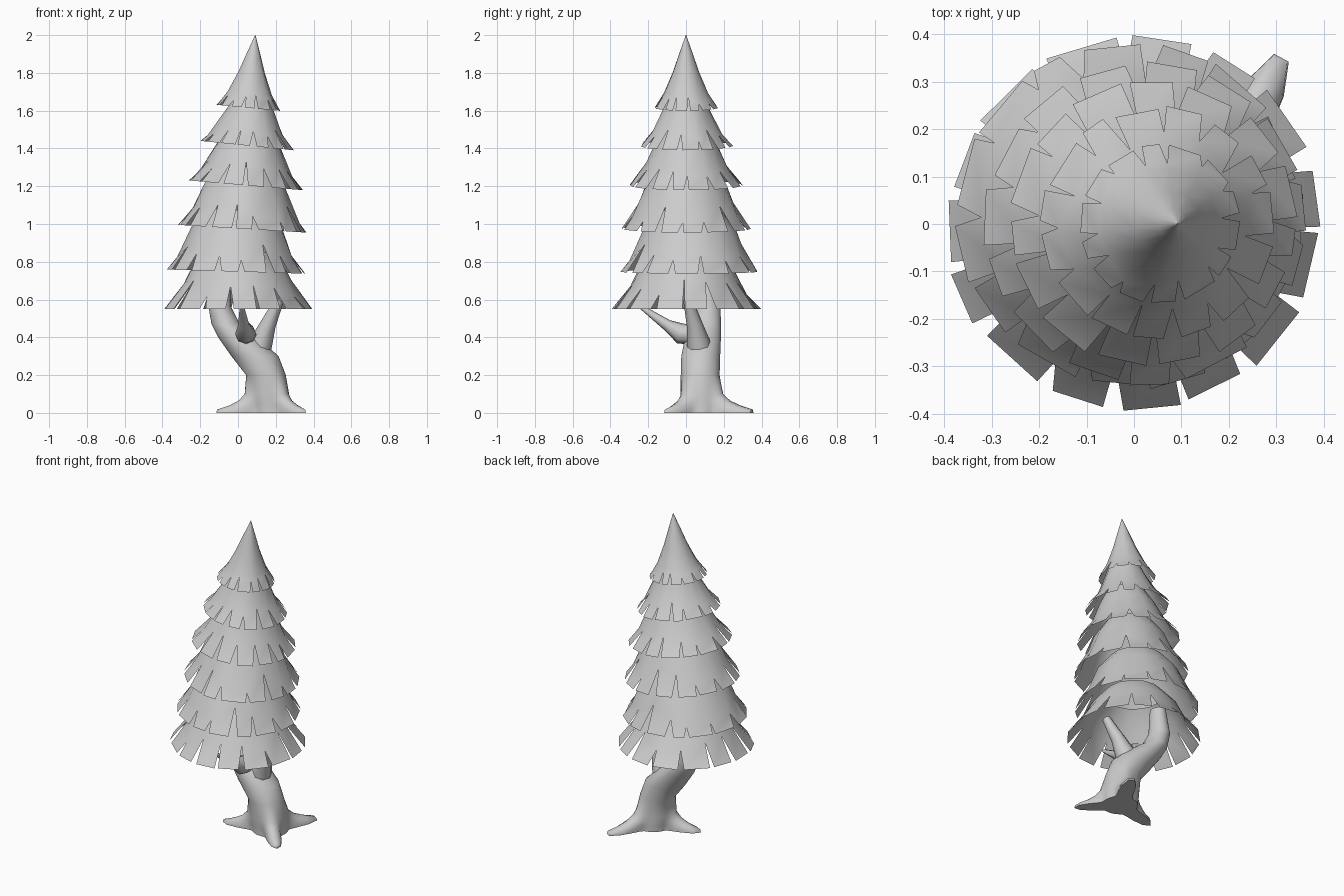
import bpy, math, random
from mathutils import Vector, Matrix

if "Cube" in bpy.data.objects:
    bpy.data.objects.remove(bpy.data.objects["Cube"])

random.seed(4)


def make_object(name, verts, faces, angle=50):
    mesh = bpy.data.meshes.new(name)
    mesh.from_pydata([tuple(v) for v in verts], [], faces)
    mesh.update()
    ob = bpy.data.objects.new(name, mesh)
    bpy.context.collection.objects.link(ob)
    bpy.ops.object.select_all(action='DESELECT')
    bpy.context.view_layer.objects.active = ob
    ob.select_set(True)
    bpy.ops.object.shade_smooth_by_angle(angle=math.radians(angle))
    return ob


def ring_faces(rings, sides):
    faces = [(i * sides + k, i * sides + (k + 1) % sides,
              (i + 1) * sides + (k + 1) % sides, (i + 1) * sides + k)
             for i in range(rings - 1) for k in range(sides)]
    return faces + [tuple(range(sides))[::-1],
                    tuple(range((rings - 1) * sides, rings * sides))]


def radius_at(profile, h):
    for (h0, r0), (h1, r1) in zip(profile, profile[1:]):
        if h <= h1:
            return r0 + (r1 - r0) * (h - h0) / (h1 - h0)
    return profile[-1][1]


# Foliage tier: open flared cone whose lower edge is cut into wide teeth
def tier(name, centre, profile, tilt, teeth, phase):
    R = profile[0][1]
    pitch = 2 * math.pi / teeth
    mat = Matrix.Translation(centre) @ Matrix.Rotation(tilt, 4, 'Y')
    verts, faces = [], []

    def add(a, h, r):
        verts.append(mat @ Vector((r * math.cos(a), r * math.sin(a), h)))
        return len(verts) - 1

    angles = [phase + pitch * (i + random.uniform(-.15, .15)) for i in range(teeth)]
    depth = [random.uniform(.05, .15) * R / .36 for _ in range(teeth)]
    rows = [[add(a, d, radius_at(profile, d)) for a, d in zip(angles, depth)]]
    low = max(depth)
    for h, r in profile[1:]:
        if h > low + .01:
            rows.append([add(a, h, r) for a in angles])
    for i in range(teeth):
        j = (i + 1) % teeth
        a0, a1 = angles[i], angles[j] + (2 * math.pi if j == 0 else 0)
        r = R * random.uniform(.985, 1.02)
        p = add(a0 + pitch * random.uniform(.03, .2), 0, r)
        q = add(a1 - pitch * random.uniform(.03, .2), 0, r)
        faces.append((p, q, rows[0][j], rows[0][i]))
        for lo, hi in zip(rows, rows[1:]):
            faces.append((lo[i], lo[j], hi[j], hi[i]))
    make_object(name, verts, faces)


# centre x, centre y, z, lower radius, radius where the next tier covers it, tilt
tiers = [(.00, .00, .55, .392, .26, .00),
         (-.01, .02, .748, .363, .245, .03),
         (.022, .00, .975, .337, .215, .06),
         (.04, .00, 1.205, .3, .17, .085),
         (.05, .00, 1.415, .245, .12, .10)]
tops = [t[2] for t in tiers[1:]] + [1.615]
for n, ((x, y, z, R, r1, tilt), top) in enumerate(zip(tiers, tops)):
    h = top - z
    prof = [(0, R), (.42 * h, R + (r1 - R) * .58), (h, r1), (h + .1, r1 * .66)]
    tier(f"foliage_tier_{n + 1}", (x, y, z), prof, tilt, 15, n * .17)
tier("foliage_top", (.055, 0, 1.615),
     [(0, .167), (.08, .117), (.19, .07), (.3, .032), (.387, .001)], .095, 14, .1)


# Tapered tube along a path of (x, y, z, radius)
def tube(name, path, sides):
    pts = [Vector(p[:3]) for p in path]
    verts = []
    for i, p in enumerate(pts):
        t = (pts[min(i + 1, len(pts) - 1)] - pts[max(i - 1, 0)]).normalized()
        u = t.cross(Vector((1, 0, 0))).normalized()
        v = t.cross(u)
        for k in range(sides):
            a = 2 * math.pi * k / sides
            verts.append(p + path[i][3] * (u * math.cos(a) + v * math.sin(a)))
    make_object(name, verts, ring_faces(len(pts), sides), 60)


# Side branches holding the foliage
tube("front_branch", [(.05, .09, .41, .05), (.04, -.03, .42, .055),
                      (.03, -.1, .465, .03), (.02, -.25, .57, .01)], 8)
tube("right_branch", [(.09, .08, .27, .07), (.125, .065, .38, .06),
                      (.16, .045, .47, .042), (.22, .01, .6, .025)], 8)

# Trunk: star-shaped root rings pull in to a round leaning stem and main limb
base = Vector((.175, .08))
tips = [Vector(p) - base for p in ((-.115, .01), (.315, .36), (.36, -.115))]
roots = [(math.atan2(t.y, t.x), t.length) for t in tips]
# centre x, centre y, z, x radius, y radius, root spread
levels = [(.175, .08, 0, .105, .105, 1), (.174, .08, .018, .105, .105, .97),
          (.171, .08, .04, .105, .105, .6), (.167, .078, .065, .107, .105, .32),
          (.163, .077, .1, .107, .104, .12), (.148, .075, .2, .105, .103, 0),
          (.09, .078, .3, .125, .103, 0), (.0, .09, .4, .105, .095, 0),
          (-.065, .105, .47, .075, .08, 0), (-.096, .115, .56, .06, .068, 0),
          (-.09, .11, .72, .045, .05, 0)]
sides, verts = 54, []
for x, y, z, rx, ry, f in levels:
    for k in range(sides):
        a = 2 * math.pi * k / sides
        spread = sum(f * (length - .105) * max(0, math.cos(a - ra)) ** (8 + 22 * f)
                     for ra, length in roots)
        verts.append((x + (rx + spread) * math.cos(a),
                      y + (ry + spread) * math.sin(a), z))
make_object("trunk", verts, ring_faces(len(levels), sides), 60)
